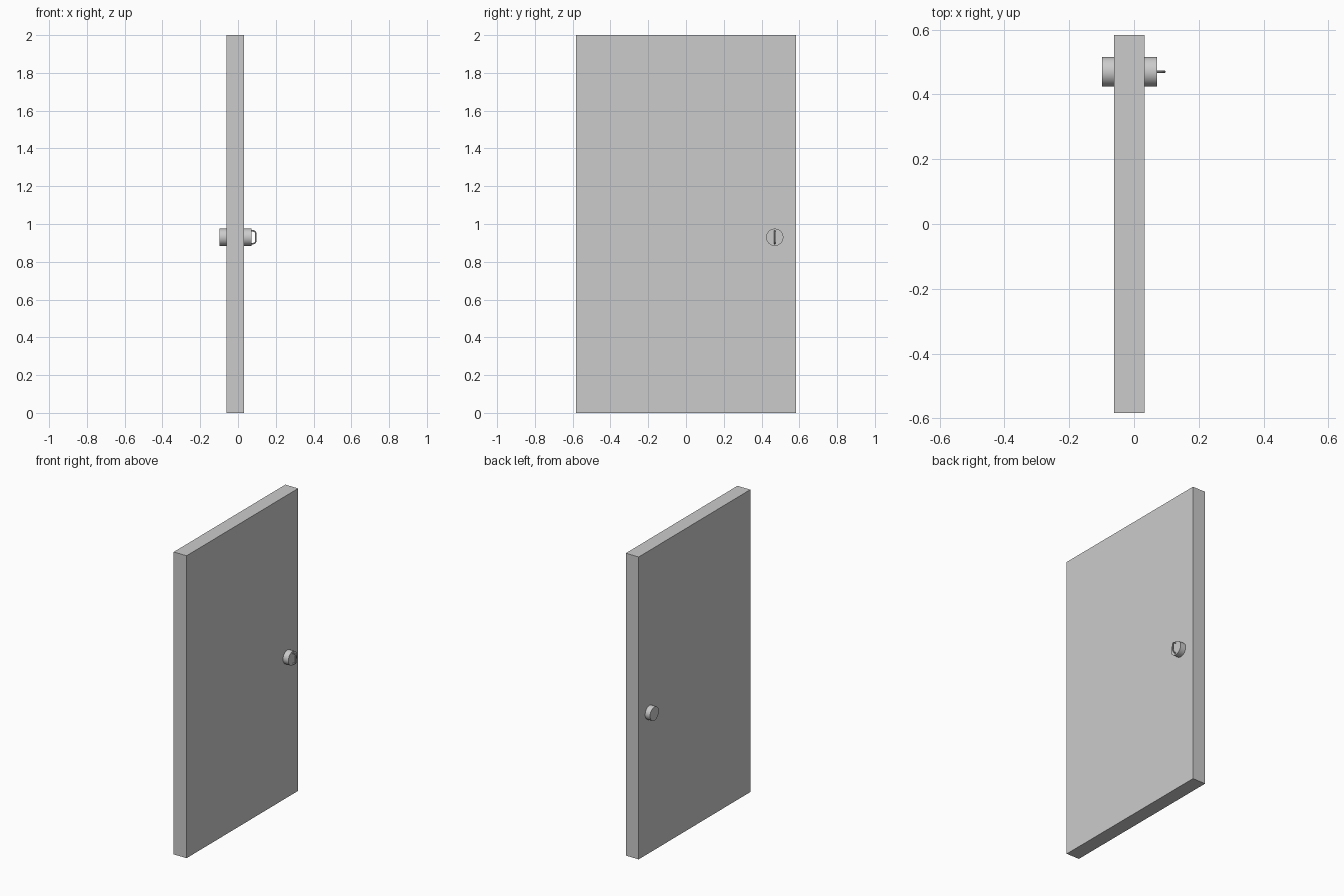
import bpy, math

if "Cube" in bpy.data.objects:
    bpy.data.objects.remove(bpy.data.objects["Cube"])

grey = bpy.data.materials.new("plain grey")
grey.diffuse_color = (0.6, 0.6, 0.6, 1)
grey.use_nodes = True
grey.node_tree.nodes["Principled BSDF"].inputs["Base Color"].default_value = grey.diffuse_color

KNOB_Y, KNOB_Z, KNOB_R = 0.47, 0.93, 0.0455
X_BACK, X_FRONT = -0.098, 0.071      # knob ends
DOOR_X0, DOOR_X1 = -0.062, 0.032     # door faces


def finish(obj, name):
    obj.name = name
    obj.data.materials.append(grey)
    return obj


def knob(name, x0, x1):
    bpy.ops.mesh.primitive_cylinder_add(
        vertices=48, radius=KNOB_R, depth=x1 - x0,
        location=((x0 + x1) / 2, KNOB_Y, KNOB_Z), rotation=(0, math.pi / 2, 0))
    bpy.ops.object.shade_smooth_by_angle(angle=math.radians(30))
    finish(bpy.context.object, name)


# Door slab
bpy.ops.mesh.primitive_cube_add(size=1, location=((DOOR_X0 + DOOR_X1) / 2, 0, 1))
slab = bpy.context.object
slab.scale = (DOOR_X1 - DOOR_X0, 1.166, 2)
bpy.ops.object.transform_apply(location=False, rotation=False, scale=True)
finish(slab, "door_slab")

# Lock barrel on both faces
knob("back_knob", X_BACK, DOOR_X0)
knob("front_knob", DOOR_X1, X_FRONT)

# Thin D-shaped pull on the front knob: straight legs with rounded corners
WIRE, HALF, CORNER = 0.0038, 0.034, 0.016
x_out = 0.098 - WIRE
path = [(X_FRONT - 0.002, HALF)]
for sign in (1, -1):
    arc = [(x_out - CORNER + CORNER * math.sin(a), sign * (HALF - CORNER + CORNER * math.cos(a)))
           for a in (i * math.pi / 12 for i in range(7))]
    path += arc if sign == 1 else arc[::-1]
path.append((X_FRONT - 0.002, -HALF))

curve = bpy.data.curves.new("pull_handle", "CURVE")
curve.dimensions = "3D"
curve.bevel_depth = WIRE
curve.bevel_resolution = 2
curve.use_fill_caps = True
spline = curve.splines.new("POLY")
spline.points.add(len(path) - 1)
for p, (x, z) in zip(spline.points, path):
    p.co = (x, KNOB_Y, KNOB_Z + z, 1)
pull = bpy.data.objects.new("pull_handle", curve)
bpy.context.collection.objects.link(pull)
bpy.ops.object.select_all(action="DESELECT")
pull.select_set(True)
bpy.context.view_layer.objects.active = pull
bpy.ops.object.convert(target="MESH")
bpy.ops.object.shade_smooth_by_angle(angle=math.radians(40))
pull = bpy.context.object
pull.name = "pull_handle"
pull.data.materials.clear()
pull.data.materials.append(grey)
